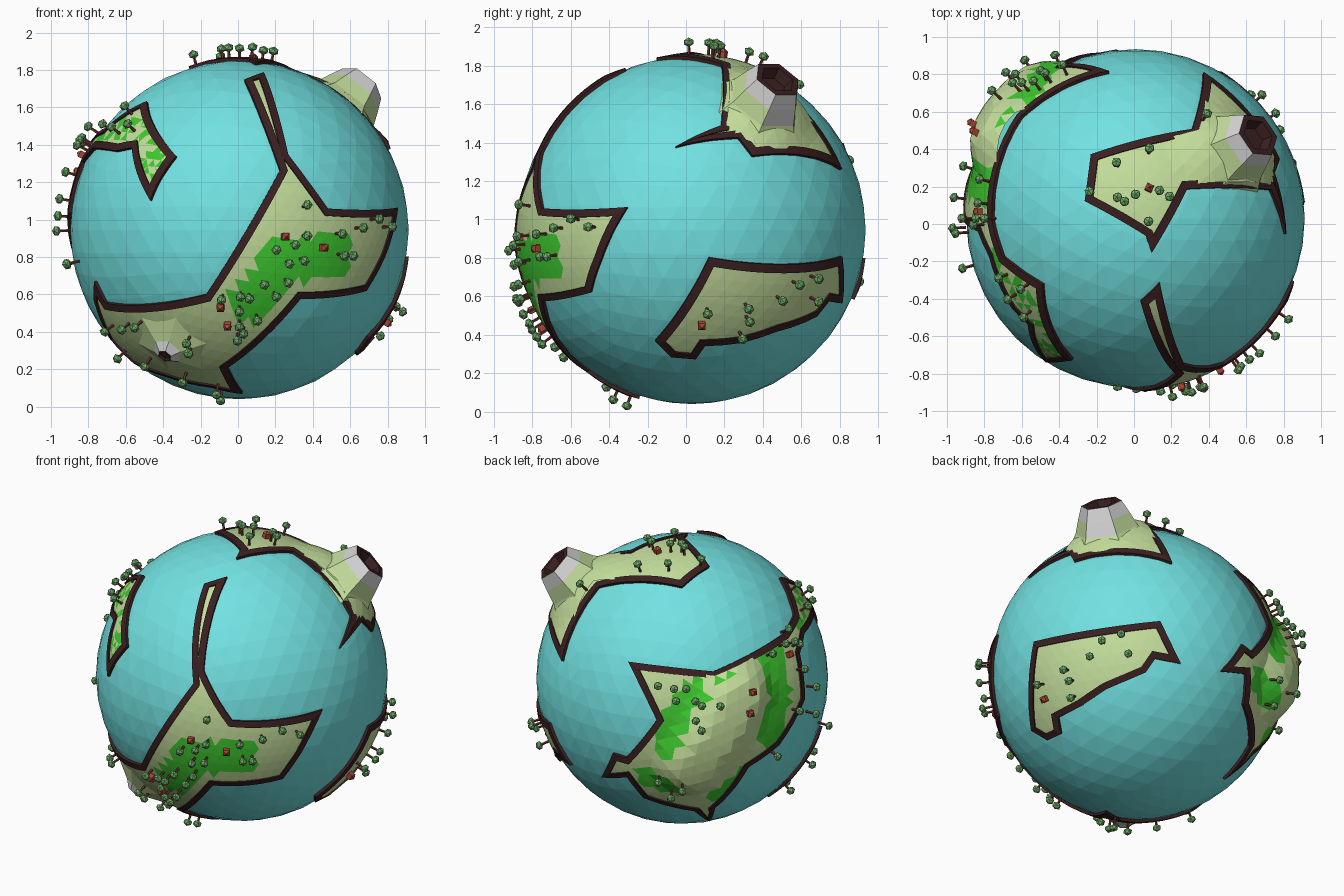
import bpy, bmesh, math, random
from mathutils import Vector, Matrix
from mathutils.geometry import delaunay_2d_cdt

if "Cube" in bpy.data.objects:
    bpy.data.objects.remove(bpy.data.objects["Cube"])

random.seed(4)
CENTRE, R = Vector((0.008, 0.03, 0.945)), 0.905


def material(name, rgb):
    m = bpy.data.materials.new(name)
    m.diffuse_color = (*rgb, 1)
    m.use_nodes = True
    m.node_tree.nodes["Principled BSDF"].inputs["Base Color"].default_value = m.diffuse_color
    return m


OCEAN = material("ocean turquoise", (0.17, 0.76, 0.76))
GRASS = material("pale green", (0.55, 0.73, 0.33))
FOREST = material("bright green", (0.05, 0.60, 0.03))
CLIFF = material("dark brown", (0.042, 0.014, 0.015))
ROCK = material("light grey", (0.68, 0.67, 0.68))
LEAF = material("leaf green", (0.16, 0.41, 0.14))
TRUNK = material("trunk brown", (0.15, 0.035, 0.025))
BRICK = material("brick red", (0.38, 0.06, 0.035))


def make(name, bm, mats):
    me = bpy.data.meshes.new(name)
    bm.to_mesh(me)
    bm.free()
    for m in mats:
        me.materials.append(m)
    ob = bpy.data.objects.new(name, me)
    ob.location = CENTRE
    bpy.context.collection.objects.link(ob)
    return ob


# Drawing views: azimuth, elevation of the viewer, globe centre and scale on the sheet
VIEWS = {"F": (0, 0, 240, 231, 187), "R": (90, 0, 692, 231, 192), "T": (0, 90, 1136, 219, 187),
         "L": (215, 25, 680, 679, 160), "B": (143, -30, 1137, 675, 160)}


def spot(view, px, py, rad=R):
    """Unit direction of the globe point seen at a sheet position."""
    az, el, cx, cy, s = VIEWS[view]
    a, e = math.radians(az), math.radians(el)
    right = Vector((math.cos(a), math.sin(a), 0))
    toward = Vector((math.sin(a) * math.cos(e), -math.cos(a) * math.cos(e), math.sin(e)))
    u, v = (px - cx) / s, (cy - py) / s
    w = math.sqrt(max(0, rad * rad - u * u - v * v))
    return (right * u + toward.cross(right) * v + toward * w).normalized()


def spots(view, pts, rad=R):
    return [spot(view, x, y, rad) for x, y in pts]


def dirs(pts):
    return [Vector(p).normalized() for p in pts]


def path_dist(p, path):
    """Distance on the globe from a direction to a polyline of directions."""
    best = 9
    for a, b in zip(path, path[1:]):
        t = max(0, min(1, (p - a).dot(b - a) / (b - a).length_squared))
        best = min(best, (p - a.lerp(b, t)).length * R)
    return best


# Hills as paths with outer radius, slope width and height
RIDGE = dirs([(-.73, .45, .25), (-.68, .60, .02), (-.554, .687, -.185)])
HILLS = [(RIDGE, 0.25, 0.15, 0.095),
         (dirs([(.588, .40, .703), (.50, .42, .75)]), 0.30, 0.22, 0.06)]


def height(p):
    return R + 0.012 + max(h * max(0, min(1, (r - path_dist(p, path)) / s))
                           for path, r, s, h in HILLS)


# Forest patches as paths with a radius and a density
FORESTS = [(spots("F", [(252, 303), (285, 262), (332, 256)]), 0.125, 1),
           (spots("F", [(152, 185), (148, 145), (110, 130)]), 0.10, 0.5),
           (spots("L", [(768, 660), (774, 690), (768, 735)]), 0.10, 1),
           (spots("L", [(692, 692), (675, 715), (663, 742)]), 0.08, 1),
           (spots("L", [(722, 683), (740, 690)]), 0.07, 0.5),
           (spots("L", [(645, 775), (668, 782)]), 0.075, 1),
           (spots("L", [(738, 775), (715, 793)]), 0.06, 1)]


def land(name, outline, rim):
    """Grass surface filled from an outline, with a raised cliff rim round it."""
    n = sum(outline, Vector()).normalized()
    e1 = n.orthogonal().normalized()
    e2 = n.cross(e1)

    def flat(p):                                   # stereographic map
        k = 2 / (1 + p.dot(n))
        return Vector((p.dot(e1) * k, p.dot(e2) * k))

    def globe(q):
        f = q.length_squared / 4
        return ((e1 * q.x + e2 * q.y + n * (1 - f)) / (1 + f)).normalized()

    pts = [flat(p) for p in outline]
    if sum(a.x * b.y - a.y * b.x for a, b in zip(pts, pts[1:] + pts[:1])) < 0:
        pts.reverse()
    count = len(pts)
    inner = []
    for i, p in enumerate(pts):                    # mitred inset
        d1 = (p - pts[i - 1]).normalized()
        d2 = (pts[(i + 1) % count] - p).normalized()
        n1, n2 = Vector((-d1.y, d1.x)), Vector((-d2.y, d2.x))
        m = n1 + n2
        m = m.normalized() if m.length > 1e-4 else n1
        w = rim / R * (1 + p.length_squared / 4)
        inner.append(p + m * w * min(2.4, 1 / max(0.1, m.dot(n1))))
    outer_d, inner_d = [], []
    for i in range(count):                         # follow the curve of the globe
        j = (i + 1) % count
        steps = max(1, int((pts[j] - pts[i]).length / 0.08))
        for k in range(steps):
            outer_d.append(pts[i].lerp(pts[j], k / steps))
            inner_d.append(inner[i].lerp(inner[j], k / steps))

    # cliff rim
    bm = bmesh.new()
    rows = [[bm.verts.new(globe(q) * r) for q in loop] for loop, r in
            ((outer_d, R - 0.01), (outer_d, R + 0.016), (inner_d, R + 0.021), (inner_d, R))]
    for a, b in zip(rows, rows[1:]):
        for i in range(len(a)):
            j = (i + 1) % len(a)
            bm.faces.new((a[i], a[j], b[j], b[i]))
    make(name + "_cliff_rim", bm, [CLIFF])

    # grass
    mid = [a.lerp(b, 0.6) for a, b in zip(outer_d, inner_d)]
    s = 0.085
    grid = [Vector(((i + 0.5 * (j % 2)) * s, j * s * 0.866))
            for i in range(-26, 27) for j in range(-30, 31)]
    vs, _, fs, *_ = delaunay_2d_cdt(mid + grid, [], [list(range(len(mid)))], 1, 1e-5)
    bm = bmesh.new()
    bv = []
    for q in vs:
        p = globe(q)
        bv.append(bm.verts.new(p * height(p)))
    for f in fs:
        face = bm.faces.new([bv[i] for i in f])
        c = face.calc_center_median().normalized()
        wooded = any(path_dist(c, path) < rad and random.random() < density
                     for path, rad, density in FORESTS)
        face.material_index = int(wooded and path_dist(c, RIDGE) > 0.12)
    loose = [v for v in bm.verts if not v.link_faces]
    bmesh.ops.delete(bm, geom=loose, context="VERTS")
    make(name + "_grass", bm, [GRASS, FOREST])


# Continents
land("north_land",
     spots("T", [(1086, 202), (1092, 156), (1192, 131), (1203, 75)])
     + spots("R", [(752, 158), (738, 140), (676, 149), (721, 128)])
     + spots("T", [(1187, 190), (1152, 253), (1146, 236)]), 0.042)
land("east_land", spots("R", [(709, 258), (840, 257), (840, 303), (827, 301), (815, 316), (775, 331),
                              (740, 342), (705, 345), (696, 358), (672, 356), (656, 340)]), 0.042)
land("south_land",
     spots("F", [(245, 83), (264, 76), (288, 157), (327, 210), (396, 209), (383, 258), (365, 291),
                 (300, 299), (228, 367)])
     + dirs([(.017, -.27, -.865), (-.15, -.33, -.83), (-.38, -.27, -.77), (-.555, -.13, -.70),
             (-.70, -.17, -.58), (-.77, -.31, -.37)])
     + spots("F", [(97, 282), (108, 303), (207, 295), (280, 172)]), 0.038)
land("west_land", dirs([
    (-.14, .776, .444), (-.606, .533, .41), (-.754, -.01, .5), (-.70, -.2, .54), (-.49, -.35, .68),
    (-.33, -.74, .385), (-.47, -.757, .155), (-.57, -.56, .435), (-.65, -.47, .415),
    (-.77, -.2, .43), (-.83, -.07, .36), (-.90, -.02, .09), (-.87, .21, -.14)])
    + spots("L", [(745, 766), (712, 806), (707, 819), (692, 809), (642, 796), (626, 776), (601, 776),
                  (612, 753), (625, 757), (655, 720)]), 0.040)

# Ocean
bm = bmesh.new()
bmesh.ops.create_icosphere(bm, subdivisions=4, radius=R)
make("ocean", bm, [OCEAN])


def volcano(name, axis, rings, sides=6):
    """Stacked rings (radius, distance from globe centre, band colour, colour of its low side)."""
    bm = bmesh.new()
    q = axis.to_track_quat("Z", "Y")
    low = q @ (q.inverted() @ Vector((0, 0, -1))).cross(Vector((0, 0, 1))).cross(Vector((0, 0, -1)))
    low.normalize()
    rows = [[bm.verts.new(q @ Vector((r * math.cos(t), r * math.sin(t), h)))
             for t in (math.tau * i / sides for i in range(sides))] for r, h, *_ in rings]
    for a, b, ring in zip(rows, rows[1:], rings[1:]):
        for i in range(sides):
            j = (i + 1) % sides
            face = bm.faces.new((a[i], a[j], b[j], b[i]))
            c = face.calc_center_median()
            side = (c - axis * c.dot(axis)).normalized()
            face.material_index = ring[3] if abs(side.dot(low)) > 0.8 and side.z < 0 else ring[2]
    bm.faces.new(rows[-1]).material_index = 2
    make(name, bm, [GRASS, ROCK, CLIFF])


# Volcanoes
volcano("large_volcano", Vector((.588, .40, .703)).normalized(),
        [(.25, .87, 0, 0), (.20, .945, 0, 0), (.165, 1.035, 0, 1), (.13, 1.115, 1, 1),
         (.095, 1.115, 2, 2), (.07, 1.06, 2, 2)])
volcano("small_volcano", spot("F", 166, 356, 0.98),
        [(.29, .855, 0, 0), (.085, .955, 0, 0), (.04, .99, 1, 1), (.028, .98, 2, 2)])

# Trees, listed by the view in which their crowns are seen
CROWN = 0.98
trees = spots("T", [(1090, 192), (1117, 163), (1150, 149), (1118, 198), (1125, 202), (1136, 195),
                    (1160, 191), (1170, 197), (1149, 222), (1205, 118)], CROWN)
trees += spots("F", [(308, 206), (277, 251), (296, 246), (308, 237), (343, 235), (305, 262),
                     (290, 265), (345, 257), (354, 257), (364, 229), (380, 220), (393, 228),
                     (265, 286), (277, 298), (289, 284), (241, 298), (250, 300), (240, 313),
                     (222, 301), (240, 328), (258, 322), (238, 342), (244, 335), (187, 345),
                     (189, 355), (183, 384), (217, 396), (221, 402), (105, 333), (122, 331),
                     (135, 329), (118, 360), (145, 368)], CROWN)
trees += spots("F", [(125, 107), (103, 125), (85, 125), (77, 140), (128, 125), (112, 128),
                     (66, 173), (60, 200), (57, 232), (67, 265)], CROWN)
trees += spots("R", [(708, 315), (749, 310), (750, 323), (743, 340), (783, 302), (800, 286),
                     (819, 280), (819, 303)], CROWN)
trees += spots("L", [(656, 687), (672, 690), (684, 690), (674, 702), (693, 702), (699, 706),
                     (693, 720), (698, 728), (715, 705), (657, 780), (669, 797), (680, 782),
                     (770, 655), (783, 645), (797, 645), (797, 712), (775, 757)], CROWN)


def stand(p, lift):
    """Matrix that stands a part upright on the land at direction p."""
    return Matrix.Translation(p * (height(p) + lift)) @ p.to_track_quat("Z", "Y").to_matrix().to_4x4()


trunks, crowns = bmesh.new(), bmesh.new()
for p in trees:
    bmesh.ops.create_cone(trunks, cap_ends=True, segments=5, radius1=0.009, radius2=0.007,
                          depth=0.07, matrix=stand(p, 0.025))
    bmesh.ops.create_icosphere(crowns, subdivisions=1, radius=0.029,
                               matrix=stand(p, 0.063) @ Matrix.Diagonal((1, 1, 0.85, 1)))
make("tree_trunks", trunks, [TRUNK])
make("tree_crowns", crowns, [LEAF])

# Houses
houses = spots("F", [(286, 238), (228, 328), (221, 309), (325, 249)], 0.94)
houses += spots("R", [(702, 327)], 0.94) + spots("T", [(1150, 188), (985, 131)], 0.95)
houses += spots("L", [(745, 692), (789, 655)], 0.95)
bm = bmesh.new()
for p in houses:
    bmesh.ops.create_cube(bm, size=0.036, matrix=stand(p, 0.012))
    bmesh.ops.create_cone(bm, segments=4, radius1=0.028, radius2=0.004, depth=0.015,
                          matrix=stand(p, 0.037) @ Matrix.Rotation(math.pi / 4, 4, "Z"))
make("houses", bm, [BRICK])
